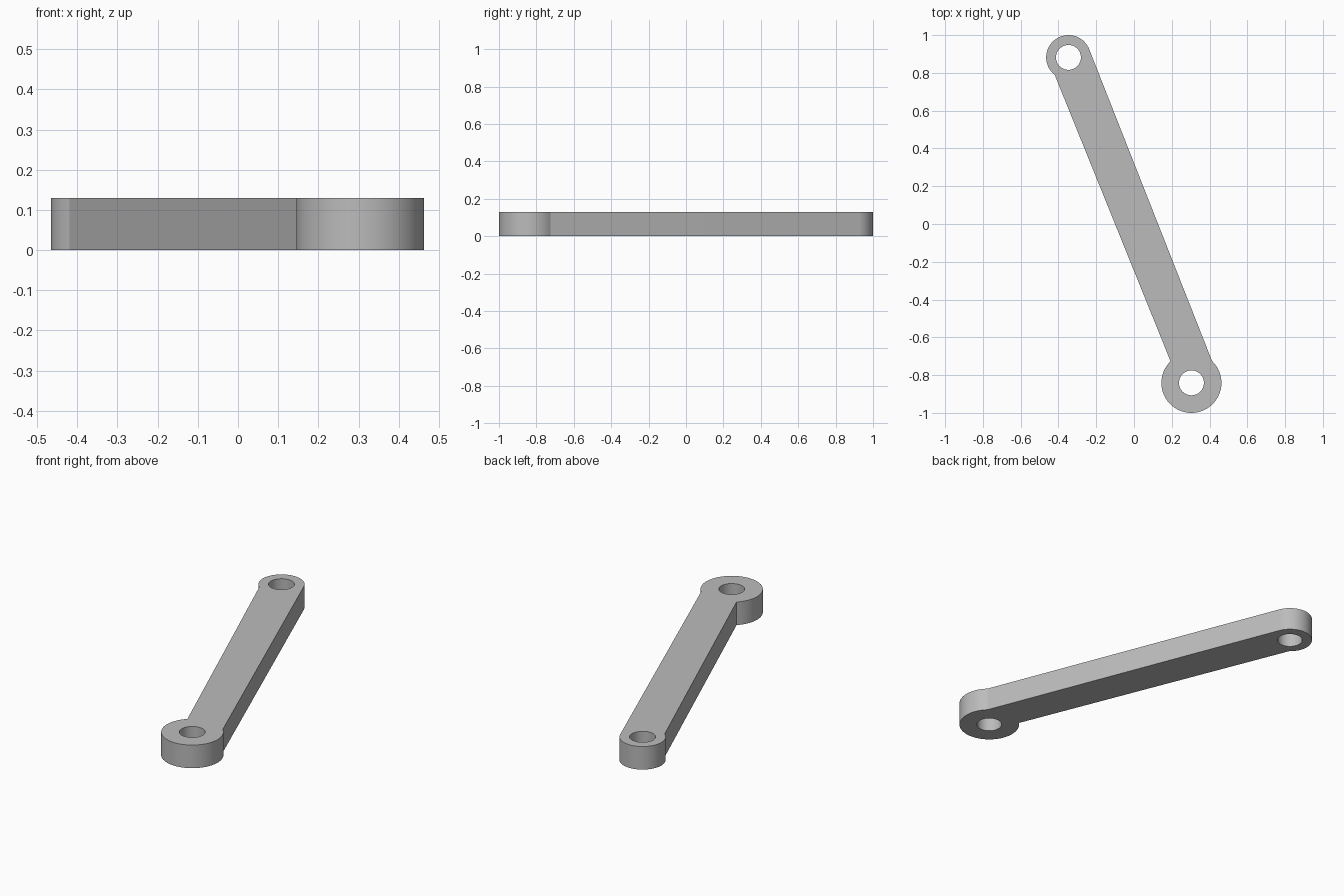
import bpy
import bmesh
from math import cos, sin, radians
from mathutils import Vector

cube = bpy.data.objects.get("Cube")
if cube:
    bpy.data.objects.remove(cube, do_unlink=True)

HEIGHT = 0.13
HOLE_RADIUS = 0.066
SMALL_EYE, SMALL_RADIUS = Vector((-0.347, 0.882, 0)), 0.118
LARGE_EYE, LARGE_RADIUS = Vector((0.304, -0.841, 0)), 0.159


def arc(centre, radius, start, end, steps):
    """Points along an arc, angles in degrees."""
    angles = [radians(start + (end - start) * i / steps) for i in range(steps + 1)]
    return [centre + radius * Vector((cos(a), sin(a), 0)) for a in angles]


def add_loop(bm, points):
    verts = [bm.verts.new(p) for p in points]
    return [bm.edges.new((v, verts[i - 1])) for i, v in enumerate(verts)]


# Outline: two eyes joined by the straight sides of the bar
outline = (arc(SMALL_EYE, SMALL_RADIUS, 21.5, 232, 40)
           + arc(LARGE_EYE, LARGE_RADIUS, 134, 406.5, 56))

bm = bmesh.new()
edges = add_loop(bm, outline)

# Pin holes through both eyes
for centre in (SMALL_EYE, LARGE_EYE):
    edges += add_loop(bm, arc(centre, HOLE_RADIUS, 0, 360, 48)[:-1])

# Fill the profile and raise it to a solid plate
bmesh.ops.triangle_fill(bm, edges=edges, use_beauty=True, normal=(0, 0, 1))
result = bmesh.ops.extrude_face_region(bm, geom=bm.faces[:], use_keep_orig=True)
top_verts = [g for g in result["geom"] if isinstance(g, bmesh.types.BMVert)]
bmesh.ops.translate(bm, verts=top_verts, vec=(0, 0, HEIGHT))
bmesh.ops.recalc_face_normals(bm, faces=bm.faces[:])

mesh = bpy.data.meshes.new("link_arm")
bm.to_mesh(mesh)
bm.free()
link_arm = bpy.data.objects.new("link_arm", mesh)
bpy.context.collection.objects.link(link_arm)

# Plain grey metal
grey = bpy.data.materials.new("grey_metal")
grey.use_nodes = True
colour = (0.5, 0.5, 0.5, 1)
grey.diffuse_color = colour
grey.node_tree.nodes["Principled BSDF"].inputs["Base Color"].default_value = colour
mesh.materials.append(grey)

# Smooth round walls with sharp rims
bpy.ops.object.select_all(action="DESELECT")
link_arm.select_set(True)
bpy.context.view_layer.objects.active = link_arm
bpy.ops.object.shade_smooth_by_angle(angle=radians(20))
